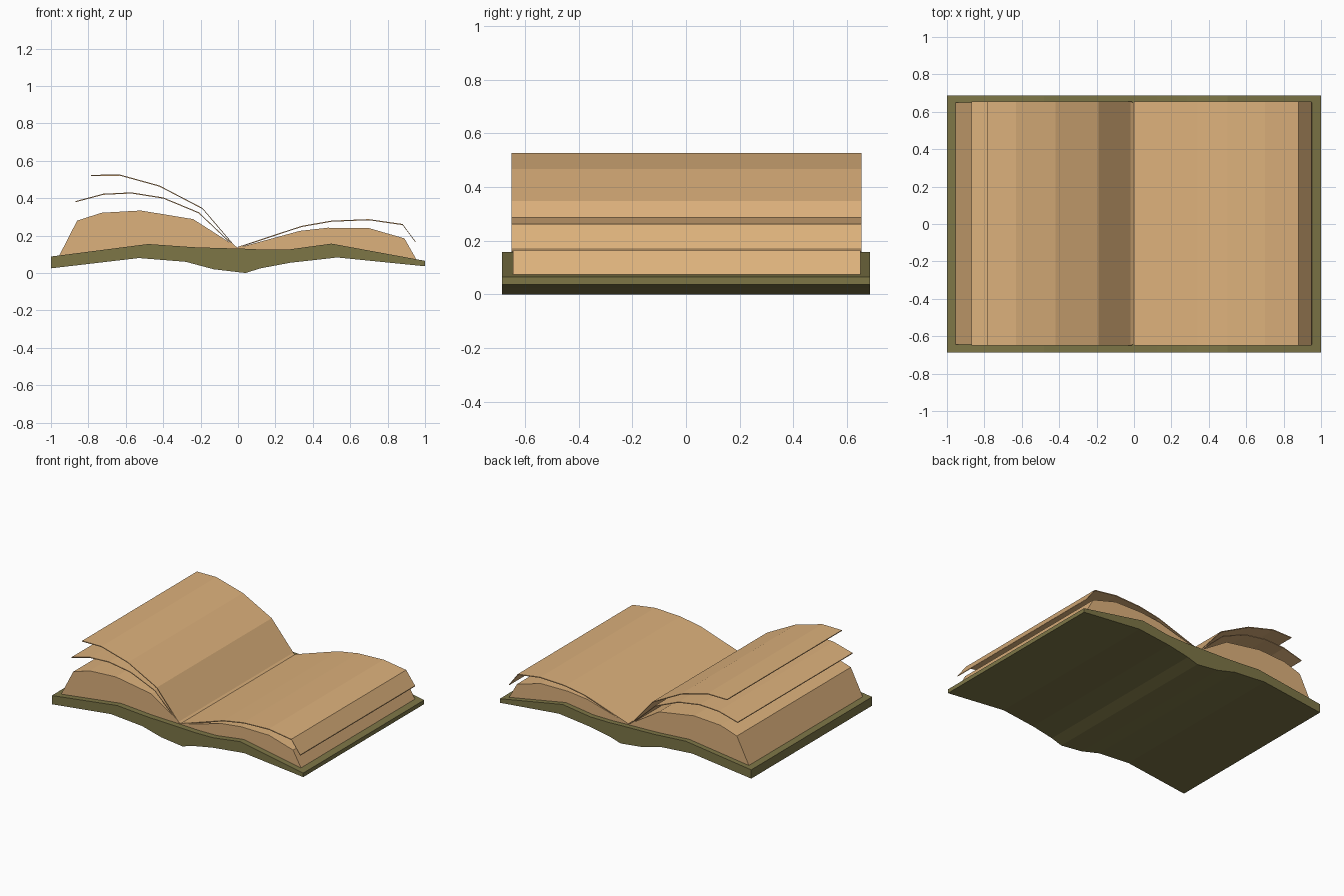
import bpy, bmesh

if "Cube" in bpy.data.objects:
    bpy.data.objects.remove(bpy.data.objects["Cube"])


def material(name, rgb):
    m = bpy.data.materials.new(name)
    m.diffuse_color = (*rgb, 1)
    m.use_nodes = True
    m.node_tree.nodes["Principled BSDF"].inputs["Base Color"].default_value = m.diffuse_color
    return m


paper = material("tan paper", (0.72, 0.44, 0.20))
leather = material("olive leather", (0.205, 0.18, 0.062))


def slab(name, top, bottom, y0, y1, mat):
    """Closed solid: upper and lower (x, z) profiles, left to right, run along y."""
    bm = bmesh.new()
    n = len(top)
    rows = [[bm.verts.new((x, y, z)) for x, z in prof]
            for y in (y0, y1) for prof in (top, bottom)]
    tf, bf, tb, bb = rows
    for i in range(n - 1):
        for a, b in ((tf, tb), (bb, bf), (bf, tf), (tb, bb)):
            bm.faces.new((a[i], a[i + 1], b[i + 1], b[i]))
    for i in (0, n - 1):
        bm.faces.new((tf[i], tb[i], bb[i], bf[i]))
    bmesh.ops.recalc_face_normals(bm, faces=bm.faces)
    me = bpy.data.meshes.new(name)
    bm.to_mesh(me)
    bm.free()
    me.materials.append(mat)
    ob = bpy.data.objects.new(name, me)
    bpy.context.collection.objects.link(ob)
    return ob


def sheet(name, top, thick=0.006):
    slab(name, top, [(x, z - thick) for x, z in top], -0.65, 0.655, paper)


# cover with rounded spine
slab("cover",
     [(-1, 0.088), (-0.48, 0.155), (-0.24, 0.138), (-0.12, 0.134), (0.03, 0.13),
      (0.12, 0.126), (0.28, 0.127), (0.5, 0.157), (1, 0.065)],
     [(-1, 0.025), (-0.53, 0.08), (-0.28, 0.06), (-0.13, 0.02), (0.04, 0.0),
      (0.12, 0.025), (0.28, 0.055), (0.53, 0.083), (1, 0.036)],
     -0.687, 0.687, leather)

# page blocks lying on the cover
slab("left_page_block",
     [(-0.86, 0.28), (-0.73, 0.322), (-0.52, 0.334), (-0.24, 0.288), (0, 0.135)],
     [(-0.96, 0.085), (-0.73, 0.115), (-0.48, 0.145), (-0.24, 0.13), (0, 0.125)],
     -0.645, 0.65, paper)
slab("right_page_block",
     [(0, 0.135), (0.33, 0.225), (0.48, 0.242), (0.7, 0.24), (0.89, 0.185)],
     [(0, 0.125), (0.28, 0.12), (0.5, 0.145), (0.7, 0.11), (0.955, 0.07)],
     -0.645, 0.65, paper)

# loose turning sheets
sheet("left_upper_sheet",
      [(-0.785, 0.525), (-0.63, 0.526), (-0.42, 0.468), (-0.19, 0.348), (-0.01, 0.137)])
sheet("left_lower_sheet",
      [(-0.87, 0.384), (-0.72, 0.424), (-0.57, 0.431), (-0.4, 0.404), (-0.21, 0.325),
       (-0.01, 0.136)])
sheet("right_sheet",
      [(0, 0.14), (0.34, 0.252), (0.5, 0.28), (0.7, 0.288), (0.88, 0.262), (0.95, 0.168)])
